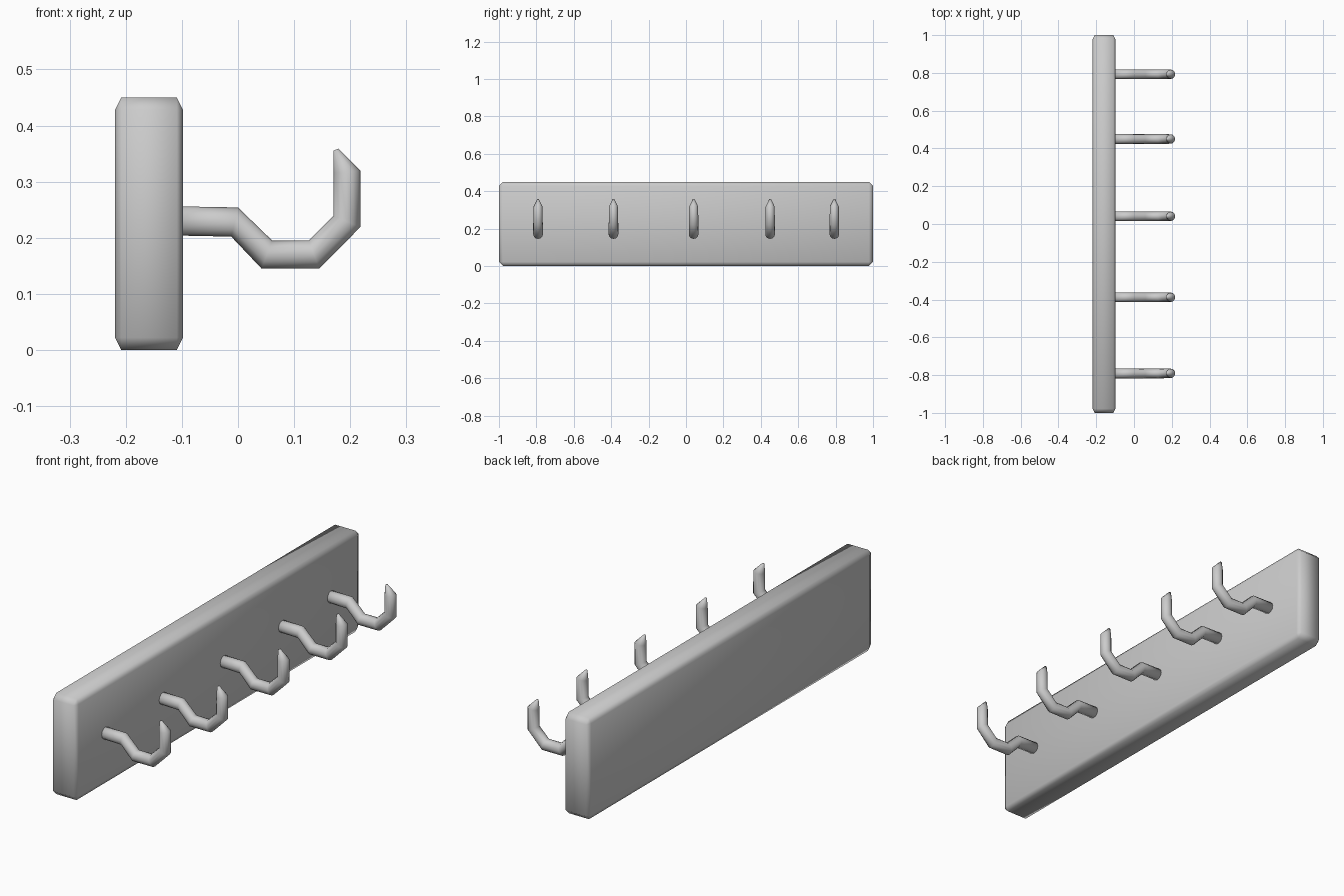
import bpy, bmesh, math
from mathutils import Vector

if "Cube" in bpy.data.objects:
    bpy.data.objects.remove(bpy.data.objects["Cube"])


def finish(name, bm):
    bmesh.ops.recalc_face_normals(bm, faces=bm.faces[:])
    for f in bm.faces:
        f.smooth = True
    me = bpy.data.meshes.new(name)
    bm.to_mesh(me)
    bm.free()
    ob = bpy.data.objects.new(name, me)
    bpy.context.collection.objects.link(ob)
    return ob


# Back board: chamfered slab, chamfer shallower across its thickness
X0, X1, HEIGHT, CHAMFER, SQUASH = -0.219, -0.098, 0.45, 0.022, 0.5
bm = bmesh.new()
bmesh.ops.create_cube(bm, size=1)
bmesh.ops.scale(bm, vec=((X1 - X0) / SQUASH, 2, HEIGHT), verts=bm.verts[:])
bmesh.ops.bevel(bm, geom=bm.edges[:], offset=CHAMFER, segments=1,
                profile=0.5, affect='EDGES')
bmesh.ops.scale(bm, vec=(SQUASH, 1, 1), verts=bm.verts[:])
bmesh.ops.translate(bm, vec=((X0 + X1) / 2, 0, HEIGHT / 2), verts=bm.verts[:])
finish("back_board", bm)

# Hook rings: inner (x, z), outer (x, z), half width in y
RINGS = [
    ((-0.11, 0.256), (-0.11, 0.204), 0.026),
    ((0.000, 0.254), (-0.012, 0.202), 0.026),
    ((0.061, 0.195), (0.042, 0.145), 0.026),
    ((0.126, 0.195), (0.145, 0.145), 0.026),
    ((0.170, 0.239), (0.218, 0.219), 0.025),
    ((0.170, 0.315), (0.218, 0.320), 0.024),
    ((0.170, 0.355), (0.179, 0.359), 0.005),
]
SIDES = 12


def make_hook(name, y):
    bm = bmesh.new()
    loops = []
    for inner, outer, width in RINGS:
        a = Vector((inner[0], 0, inner[1]))
        b = Vector((outer[0], 0, outer[1]))
        mid, half = (a + b) / 2, (a - b) / 2
        loop = []
        for i in range(SIDES):
            t = 2 * math.pi * i / SIDES
            p = mid + half * math.cos(t) + Vector((0, width * math.sin(t), 0))
            loop.append(bm.verts.new(p))
        loops.append(loop)
    for la, lb in zip(loops, loops[1:]):
        for i in range(SIDES):
            j = (i + 1) % SIDES
            bm.faces.new((la[i], la[j], lb[j], lb[i]))
    bm.faces.new(loops[0])
    bm.faces.new(loops[-1])
    finish(name, bm).location.y = y


# Row of five hooks
for n, y in enumerate((-0.791, -0.388, 0.041, 0.45, 0.793), 1):
    make_hook(f"hook_{n}", y)
